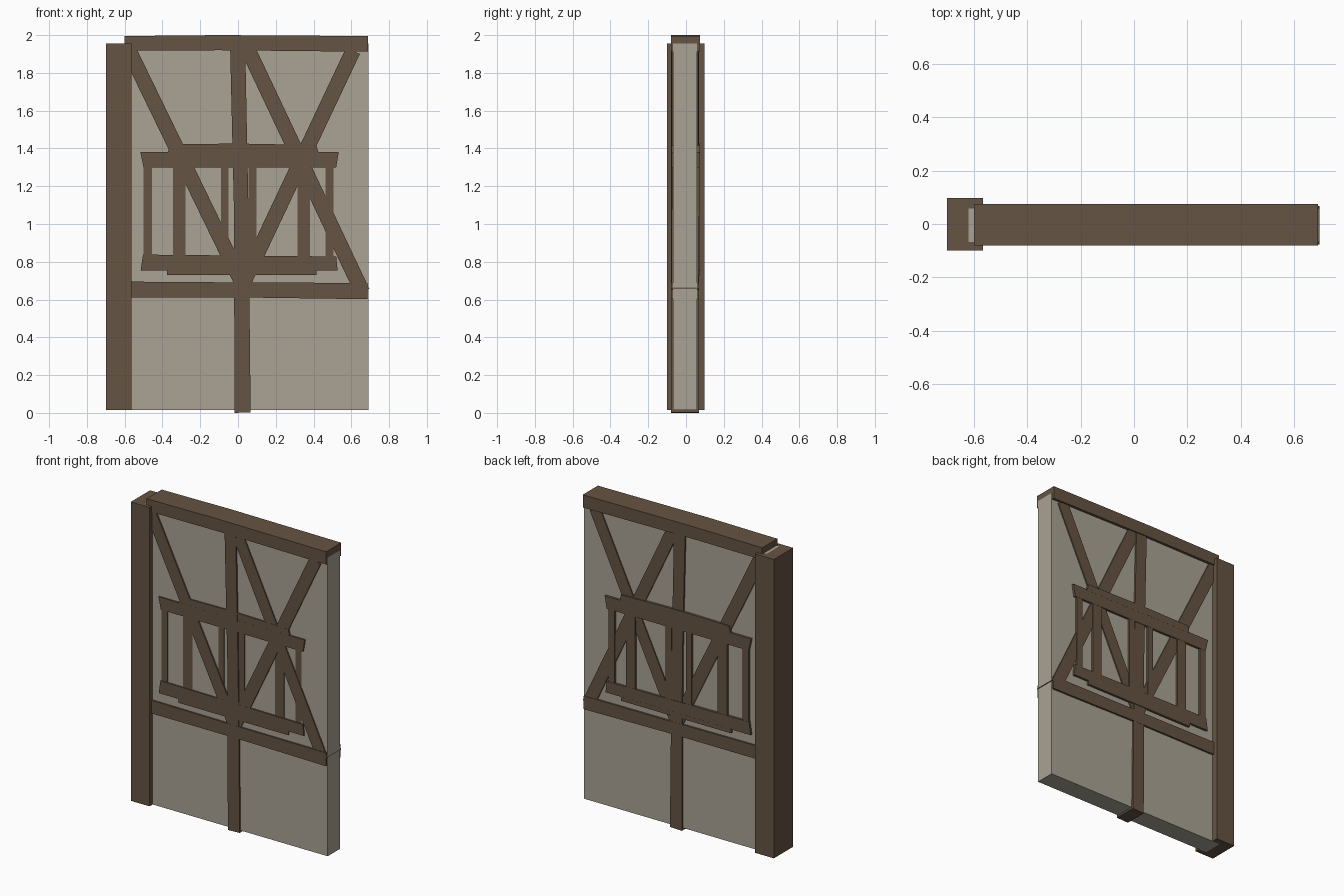
import bpy, bmesh
from mathutils import Vector

if "Cube" in bpy.data.objects:
    bpy.data.objects.remove(bpy.data.objects["Cube"])


def material(name, rgb):
    m = bpy.data.materials.new(name)
    m.diffuse_color = (*rgb, 1)
    m.use_nodes = True
    m.node_tree.nodes["Principled BSDF"].inputs["Base Color"].default_value = m.diffuse_color
    return m


TIMBER = material("dark timber", (0.130, 0.087, 0.055))
PLASTER = material("grey plaster", (0.400, 0.366, 0.296))


def prism(name, profile, y0, y1, mat=TIMBER):
    """Extrude an (x, z) outline from y0 to y1."""
    bm = bmesh.new()
    face = bm.faces.new([bm.verts.new((x, y0, z)) for x, z in profile])
    ext = bmesh.ops.extrude_face_region(bm, geom=[face])["geom"]
    verts = [v for v in ext if isinstance(v, bmesh.types.BMVert)]
    bmesh.ops.translate(bm, verts=verts, vec=(0, y1 - y0, 0))
    bmesh.ops.recalc_face_normals(bm, faces=bm.faces)
    me = bpy.data.meshes.new(name)
    bm.to_mesh(me)
    bm.free()
    me.materials.append(mat)
    ob = bpy.data.objects.new(name, me)
    bpy.context.collection.objects.link(ob)
    return ob


def box(name, x0, x1, z0, z1, y0, y1, mat=TIMBER):
    return prism(name, [(x0, z0), (x1, z0), (x1, z1), (x0, z1)], y0, y1, mat)


def brace(name, a, b, y0, y1, width=0.08):
    """Straight slanted beam between two (x, z) points."""
    a, b = Vector(a), Vector(b)
    d = (b - a).normalized()
    n = Vector((-d.y, d.x)) * width / 2
    return prism(name, [a + n, b + n, b - n, a - n], y0, y1)


# plaster wall
box("wall", -0.62, 0.692, 0.015, 1.955, -0.068, 0.058, PLASTER)

# main frame
box("corner_post", -0.70, -0.565, 0.015, 1.955, -0.10, 0.098)
prism("top_beam", [(-0.60, 1.917), (-0.1, 1.92), (0.689, 1.912),
                   (0.689, 1.995), (-0.1, 2.0), (-0.60, 1.995)], -0.080, 0.075)
prism("middle_rail", [(-0.60, 0.61), (0.1, 0.61), (0.686, 0.602),
                      (0.686, 0.688), (0.1, 0.69), (-0.60, 0.695)], -0.079, 0.070)
prism("centre_post", [(-0.018, 0.0), (0.067, 0.003), (0.055, 1.1), (0.038, 1.95),
                      (-0.042, 1.95), (-0.022, 1.1)], -0.0785, 0.069)

# diagonal braces
brace("left_brace", (-0.585, 1.935), (0.03, 0.67), -0.077, 0.066)
brace("right_brace", (0.609, 1.917), (0.02, 0.67), -0.0765, 0.0655)
brace("cross_brace", (0.05, 1.93), (0.659, 0.64), -0.076, 0.067)

# window frame rails
prism("window_top_rail", [(-0.50, 1.30), (0.52, 1.30), (0.533, 1.38), (-0.517, 1.38)],
      -0.0775, 0.0725)
prism("window_header", [(-0.372, 1.375), (0.427, 1.375), (0.415, 1.418), (0.0, 1.426),
                        (-0.36, 1.422)], -0.0772, 0.073)
prism("window_bottom_rail", [(-0.515, 0.755), (0.527, 0.755), (0.52, 0.828), (-0.503, 0.838)],
      -0.0775, 0.0725)
box("window_sill", -0.375, 0.415, 0.73, 0.758, -0.0772, 0.073)

# window uprights
for i, (x0, x1) in enumerate([(-0.50, -0.455), (-0.345, -0.278), (-0.09, -0.05),
                              (0.055, 0.097), (0.315, 0.382), (0.462, 0.505)]):
    box(f"window_upright_{i + 1}", x0, x1, 0.80, 1.34, -0.0715, 0.0715)
